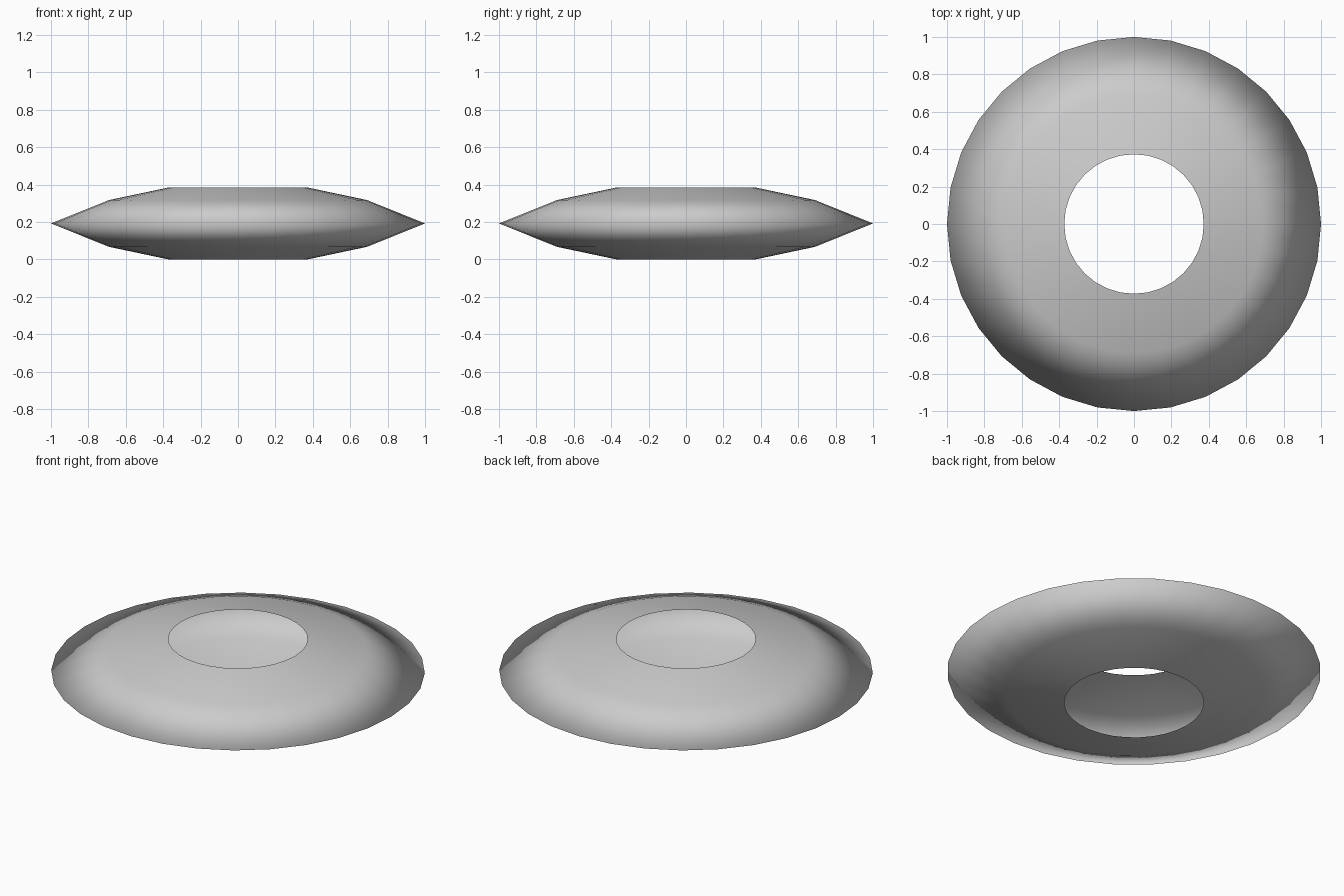
import bpy, bmesh, math

if "Cube" in bpy.data.objects:
    bpy.data.objects.remove(bpy.data.objects["Cube"])

SEGMENTS = 32
# Half profile (radius, height): open at the centre hole, sharp at the outer rim
PROFILE = [(0.373, 0.0), (0.69, 0.067), (1.0, 0.192), (0.69, 0.317), (0.373, 0.384)]

# Thin hollow shell: spin the profile around z, leaving the hole without a wall
bm = bmesh.new()
points = [bm.verts.new((r, 0, z)) for r, z in PROFILE]
edges = [bm.edges.new(pair) for pair in zip(points, points[1:])]
bmesh.ops.spin(bm, geom=points + edges, cent=(0, 0, 0), axis=(0, 0, 1),
               angle=math.tau, steps=SEGMENTS)
bmesh.ops.remove_doubles(bm, verts=bm.verts[:], dist=1e-4)

# Face the shell outward (upper faces must point up) and smooth it
for face in bm.faces:
    face.normal_update()
    if (face.normal.z > 0) != (face.calc_center_median().z > 0.192):
        face.normal_flip()
    face.smooth = True

mesh = bpy.data.meshes.new("ring_shell")
bm.to_mesh(mesh)
bm.free()
bpy.context.collection.objects.link(bpy.data.objects.new("ring_shell", mesh))
